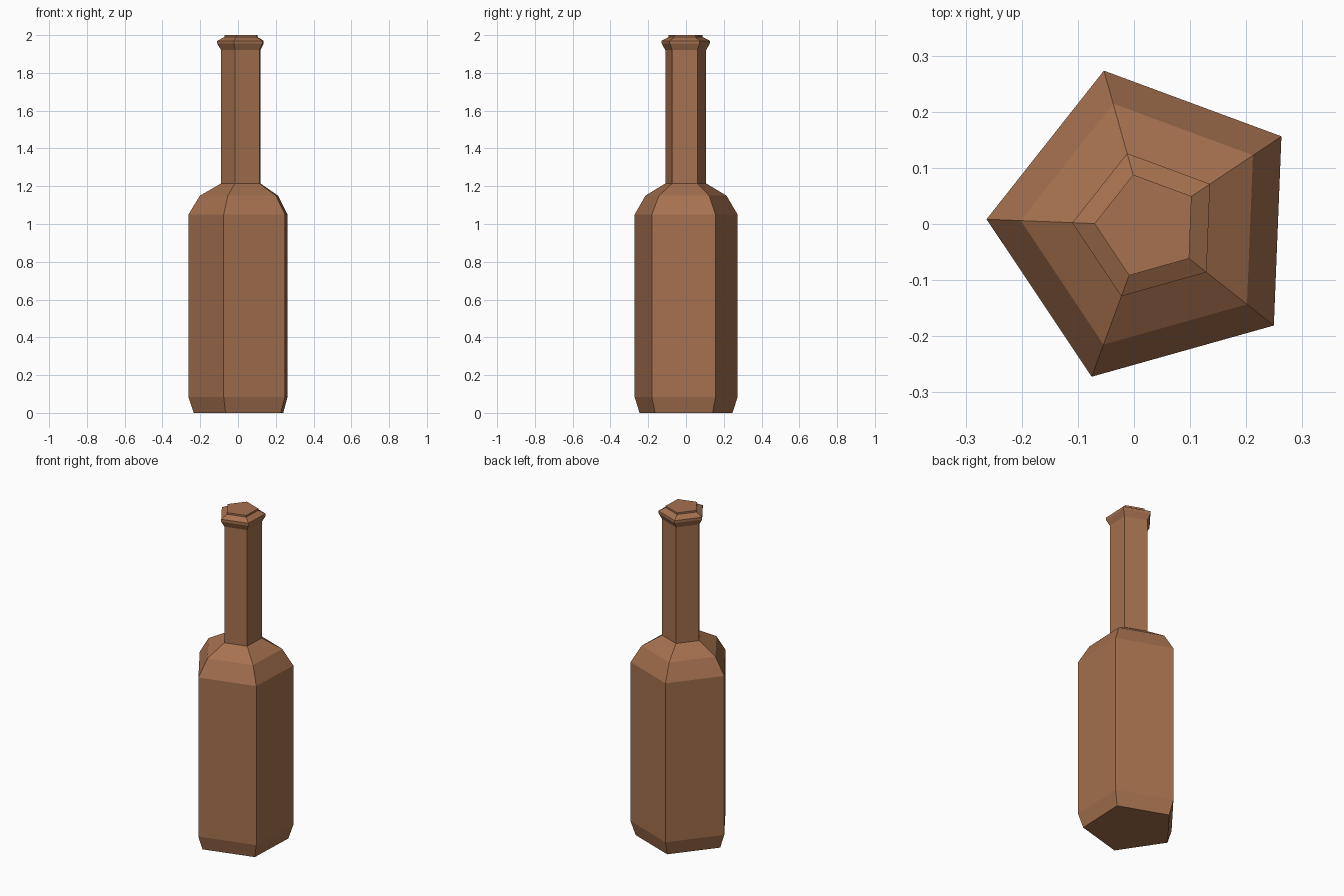
import bpy, bmesh, math

if "Cube" in bpy.data.objects:
    bpy.data.objects.remove(bpy.data.objects["Cube"])

SIDES = 5
PHASE = math.radians(33.7)
CX, CY = 0.024, -0.003

glass = bpy.data.materials.new("brown_glass")
glass.diffuse_color = (0.38, 0.165, 0.077, 1)
glass.use_nodes = True
glass.node_tree.nodes["Principled BSDF"].inputs["Base Color"].default_value = glass.diffuse_color

# (radius, height) from the foot up to the lip
profile = [
    (0.259, 0.0), (0.287, 0.085),        # bevelled foot
    (0.287, 1.05), (0.226, 1.15),        # body and shoulder
    (0.113, 1.215), (0.113, 1.92),       # neck
    (0.134, 1.955), (0.134, 1.97),       # collar
    (0.0945, 1.99), (0.0945, 2.0),       # lip
]

bm = bmesh.new()
rings = []
for r, z in profile:
    ring = []
    for i in range(SIDES):
        a = PHASE + 2 * math.pi * i / SIDES
        ring.append(bm.verts.new((CX + r * math.cos(a), CY + r * math.sin(a), z)))
    rings.append(ring)

# Side walls
for low, high in zip(rings, rings[1:]):
    for i in range(SIDES):
        j = (i + 1) % SIDES
        bm.faces.new((low[i], low[j], high[j], high[i]))

# Flat base and top
bm.faces.new(rings[0][::-1])
bm.faces.new(rings[-1])

mesh = bpy.data.meshes.new("bottle")
bm.to_mesh(mesh)
bm.free()
mesh.materials.append(glass)
bottle = bpy.data.objects.new("bottle", mesh)
bpy.context.collection.objects.link(bottle)
